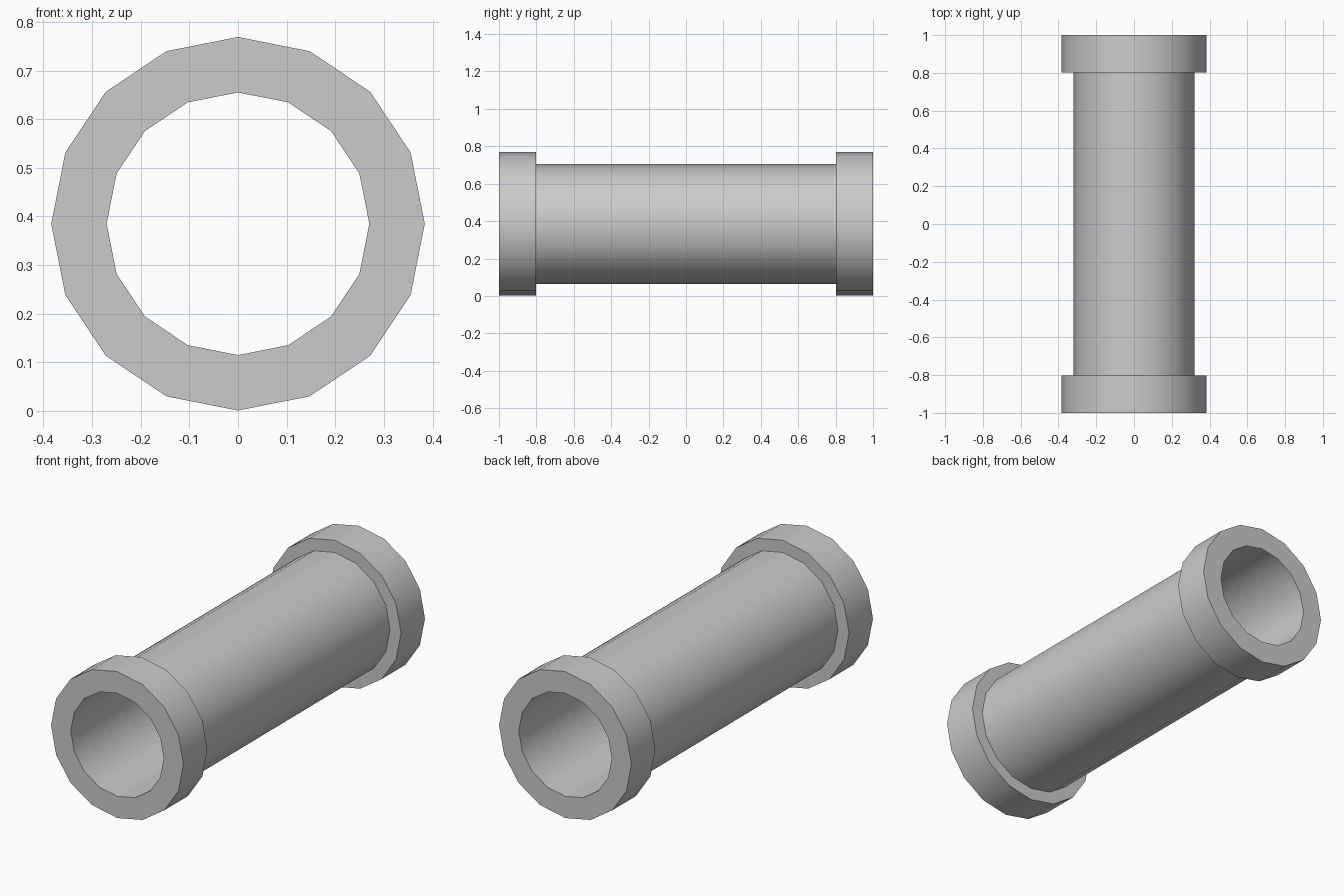
import bpy, bmesh
from math import cos, sin, pi, radians

if "Cube" in bpy.data.objects:
    bpy.data.objects.remove(bpy.data.objects["Cube"])

SIDES = 16
CENTRE_Z = 0.385

# Closed wall section (radius, y): straight bore, thin barrel, thick collar at each end
half = [(0.27, 1.0), (0.384, 1.0), (0.384, 0.802), (0.32, 0.802)]
profile = half + [(r, -y) for r, y in reversed(half)]

# Spin the section around the y axis
bm = bmesh.new()
rings = []
for i in range(SIDES):
    a = 2 * pi * i / SIDES
    rings.append([bm.verts.new((r * cos(a), y, CENTRE_Z + r * sin(a))) for r, y in profile])
n = len(profile)
for i in range(SIDES):
    a, b = rings[i], rings[(i + 1) % SIDES]
    for j in range(n):
        k = (j + 1) % n
        bm.faces.new((a[j], a[k], b[k], b[j]))
bmesh.ops.recalc_face_normals(bm, faces=bm.faces)

mesh = bpy.data.meshes.new("collared_pipe")
bm.to_mesh(mesh)
bm.free()
pipe = bpy.data.objects.new("collared_pipe", mesh)
bpy.context.collection.objects.link(pipe)

# Smooth round walls, crisp collar edges
bpy.context.view_layer.objects.active = pipe
pipe.select_set(True)
bpy.ops.object.shade_smooth_by_angle(angle=radians(30))
